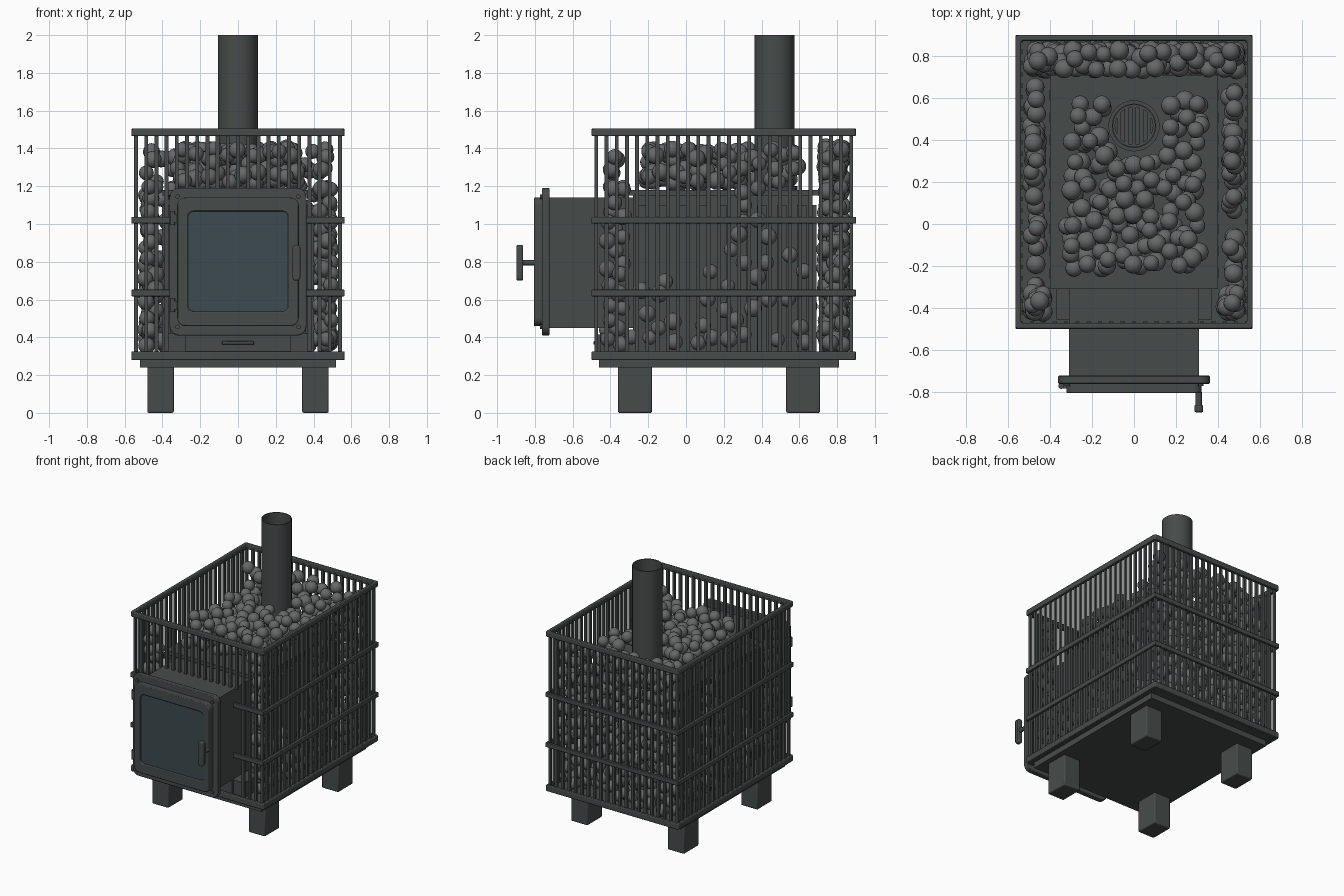
import bpy, bmesh, math, random
from mathutils import Vector, Matrix

if "Cube" in bpy.data.objects:
    bpy.data.objects.remove(bpy.data.objects["Cube"])

random.seed(7)


def material(name, col):
    m = bpy.data.materials.new(name)
    m.diffuse_color = (*col, 1)
    m.use_nodes = True
    m.node_tree.nodes["Principled BSDF"].inputs["Base Color"].default_value = m.diffuse_color
    return m


STEEL = material("dark_steel", (0.062, 0.072, 0.07))
STONE = material("stone", (0.13, 0.138, 0.138))
GLASS = material("smoked_glass", (0.045, 0.07, 0.08))


def finish(name, bm, mat=STEEL, bevel=0, smooth=True):
    bmesh.ops.recalc_face_normals(bm, faces=bm.faces[:])
    me = bpy.data.meshes.new(name)
    bm.to_mesh(me)
    bm.free()
    ob = bpy.data.objects.new(name, me)
    bpy.context.collection.objects.link(ob)
    me.materials.append(mat)
    if bevel:
        b = ob.modifiers.new("bevel", 'BEVEL')
        b.width, b.segments = bevel, 2
    if smooth:
        bpy.context.view_layer.objects.active = ob
        bpy.ops.object.select_all(action='DESELECT')
        ob.select_set(True)
        bpy.ops.object.shade_smooth_by_angle(angle=math.radians(35))
    return ob


def add_box(bm, x0, x1, y0, y1, z0, z1):
    m = Matrix.Translation(((x0 + x1) / 2, (y0 + y1) / 2, (z0 + z1) / 2))
    bmesh.ops.create_cube(bm, size=1, matrix=m @ Matrix.Diagonal((x1 - x0, y1 - y0, z1 - z0, 1)))


def boxes(name, items, mat=STEEL, bevel=0):
    bm = bmesh.new()
    for it in items:
        add_box(bm, *it)
    return finish(name, bm, mat, bevel, smooth=bool(bevel))


def loop(rect, r, n=8):
    """Rounded rectangle outline; r equal to half the width gives a circle."""
    u0, u1, v0, v1 = rect
    pts = []
    for k, (u, v) in enumerate([(u1 - r, v1 - r), (u0 + r, v1 - r), (u0 + r, v0 + r), (u1 - r, v0 + r)]):
        for i in range(n + 1):
            a = math.pi / 2 * (k + i / n)
            pts.append((u + r * math.cos(a), v + r * math.sin(a)))
    return pts


def plate(name, outer, a0, a1, ro, inner=None, ri=0, axis='Z', mat=STEEL, bevel=0):
    """Rounded plate between a0 and a1 along the axis, with an optional opening."""
    bm = bmesh.new()
    put = (lambda p, a: (p[0], p[1], a)) if axis == 'Z' else (lambda p, a: (p[0], a, p[1]))
    make = lambda rect, r, a: [bm.verts.new(put(p, a)) for p in loop(rect, r)]
    o0, o1 = make(outer, ro, a0), make(outer, ro, a1)
    loops = [o0, o1]
    if inner:
        loops = [o0, o1, make(inner, ri, a1), make(inner, ri, a0), o0]
    else:
        bm.faces.new(o0)
        bm.faces.new(o1)
    for A, B in zip(loops, loops[1:]):
        for i in range(len(A)):
            j = (i + 1) % len(A)
            bm.faces.new((A[i], A[j], B[j], B[i]))
    bmesh.ops.remove_doubles(bm, verts=bm.verts[:], dist=1e-5)
    return finish(name, bm, mat, bevel)


def circle(x, y, r):
    return (x - r, x + r, y - r, y + r)


# legs and base
boxes("legs", [(s * 0.41 - 0.07, s * 0.41 + 0.07, y - 0.09, y + 0.09, 0, 0.25)
               for s in (-1, 1) for y in (-0.27, 0.62)], bevel=0.008)
boxes("base_plate", [(-0.52, 0.52, -0.46, 0.81, 0.24, 0.285)])
boxes("cage_floor", [(-0.545, 0.545, -0.48, 0.88, 0.283, 0.305)])

# firebox body, top plate and heat fins
boxes("firebox_body", [(-0.36, 0.36, -0.28, 0.66, 0.3, 1.15)])
boxes("firebox_top", [(-0.4, 0.4, -0.31, 0.71, 1.15, 1.18)])
fins = []
for i in range(9):
    y = -0.235 + i * 0.106
    for s in (-1, 1):
        x0, x1 = sorted((s * 0.355, s * 0.403))
        fins.append((x0, x1, y - 0.025, y + 0.025, 0.3, 1.1))
for i in range(7):
    x = -0.31 + i * 0.1033
    fins.append((x - 0.025, x + 0.025, 0.655, 0.69, 0.3, 1.1))
boxes("heat_fins", fins)

# fuel tunnel and ash drawer
boxes("fuel_tunnel", [(-0.31, 0.31, -0.73, -0.27, 0.45, 1.14)])
boxes("ash_housing", [(-0.37, 0.37, -0.455, -0.27, 0.3, 0.42)])
boxes("ash_drawer", [(-0.28, 0.28, -0.47, -0.44, 0.32, 0.415)])
boxes("ash_drawer_handle", [(-0.085, 0.085, -0.49, -0.465, 0.362, 0.38)], bevel=0.004)

# door: mounting plate, raised door frame, glass
plate("door_mount", (-0.362, 0.362, 0.41, 1.19), -0.762, -0.723, 0.05, axis='Y', bevel=0.005)
plate("door_frame", (-0.322, 0.322, 0.46, 1.14), -0.806, -0.755, 0.045,
      (-0.265, 0.265, 0.537, 1.067), 0.03, 'Y', bevel=0.006)
plate("door_glass", (-0.268, 0.268, 0.534, 1.07), -0.795, -0.765, 0.03, axis='Y', mat=GLASS)
for s in (-1, 1):
    for z in (0.455, 1.145):
        plate("door_screw", circle(s * 0.32, z, 0.012), -0.772, -0.755, 0.012, axis='Y')
for z in (0.57, 1.03):
    plate("hinge_barrel", circle(-0.347, -0.772, 0.014), z - 0.035, z + 0.035, 0.014)
    boxes("hinge_leaf", [(-0.345, -0.31, -0.785, -0.76, z - 0.022, z + 0.022)])
plate("handle_grip", (0.288, 0.33, 0.70, 0.89), -0.898, -0.862, 0.018, axis='Y', bevel=0.008)
plate("handle_stem", circle(0.309, 0.795, 0.015), -0.87, -0.8, 0.015, axis='Y')

# chimney with collar and bottom grille
CY = 0.468
plate("chimney_pipe", circle(0, CY, 0.106), 1.18, 2.0, 0.106, circle(0, CY, 0.1), 0.1)
plate("chimney_collar", circle(0, CY, 0.122), 1.175, 1.2, 0.122, circle(0, CY, 0.09), 0.09)
slats = []
for i in range(-2, 3):
    h = math.sqrt(0.1 ** 2 - (i * 0.036) ** 2)
    slats.append((i * 0.036 - 0.01, i * 0.036 + 0.01, CY - h, CY + h, 1.18, 1.2))
boxes("chimney_grille", slats)

# cage rails: full rings at bottom and top, open at the door in between
OUT, INN = (-0.565, 0.565, -0.5, 0.9), (-0.538, 0.538, -0.473, 0.873)
plate("cage_top_rail", OUT, 1.465, 1.505, 0.015, INN, 0.01, bevel=0.006)
plate("cage_bottom_rail", OUT, 0.28, 0.325, 0.015, INN, 0.01, bevel=0.006)
for z0, z1 in ((0.617, 0.652), (1.002, 1.037)):
    rails = [(-0.565, 0.565, 0.88, 0.9, z0, z1)]
    for s in (-1, 1):
        rails.append((*sorted((s * 0.545, s * 0.565)), -0.5, 0.9, z0, z1))
        rails.append((*sorted((s * 0.31, s * 0.565)), -0.5, -0.48, z0, z1))
    boxes("cage_mid_rail", rails, bevel=0.004)

# cage bars
W = 0.01
bars = []
for i in range(21):
    x = -0.54 + i * 0.054
    bars.append((x - W, x + W, 0.866, 0.884, 0.3, 1.48))
    low = 1.135 if abs(x) < 0.33 else 0.3
    bars.append((x - W, x + W, -0.484, -0.466, low, 1.48))
for i in range(1, 25):
    y = -0.475 + i * 0.054
    for s in (-1, 1):
        bars.append((s * 0.541 - 0.009, s * 0.541 + 0.009, y - W, y + W, 0.3, 1.48))
boxes("cage_bars", bars)


# stones: random fill of box regions with a minimum spacing
def fill(name, regions, avoid=None):
    pts = []
    for n, gap, (x0, x1, y0, y1, z0, z1) in regions:
        got = tries = 0
        while got < n and tries < n * 60:
            tries += 1
            p = Vector((random.uniform(x0, x1), random.uniform(y0, y1), random.uniform(z0, z1)))
            if avoid and avoid(p) or any((p - q).length < gap for q in pts):
                continue
            pts.append(p)
            got += 1
    bm = bmesh.new()
    for p in pts:
        rot = Matrix.Rotation(random.uniform(0, 6.3), 4, 'X')
        bmesh.ops.create_uvsphere(bm, u_segments=16, v_segments=10, radius=random.uniform(0.038, 0.048),
                                  matrix=Matrix.Translation(p) @ rot)
    return finish(name, bm, STONE)


near_pipe = lambda p: (p.x ** 2 + (p.y - CY) ** 2) < 0.155 ** 2
fill("top_stones", [(60, 0.07, (-0.32, 0.32, -0.21, 0.3, 1.215, 1.3)),
                    (45, 0.07, (-0.3, 0.3, -0.2, 0.3, 1.3, 1.4)),
                    (30, 0.07, (-0.32, 0.32, 0.3, 0.6, 1.215, 1.4))], near_pipe)
fill("back_stones", [(190, 0.066, (-0.49, 0.49, 0.735, 0.83, 0.35, 1.2)),
                     (45, 0.066, (-0.47, 0.47, 0.735, 0.83, 1.2, 1.41))])
for s, nm in ((-1, "left"), (1, "right")):
    xs = sorted((s * 0.455, s * 0.49))
    xf = sorted((s * 0.43, s * 0.495))
    fill(nm + "_side_stones", [(24, 0.07, (*xs, -0.3, 0.66, 0.35, 0.7)),
                               (10, 0.07, (*xs, 0.27, 0.45, 0.7, 1.2)),
                               (4, 0.07, (*xs, -0.2, 0.66, 0.7, 0.9)),
                               (22, 0.07, (*xf, -0.42, -0.33, 0.35, 1.2)),
                               (2, 0.07, (*xf, -0.4, -0.34, 1.2, 1.36))])
